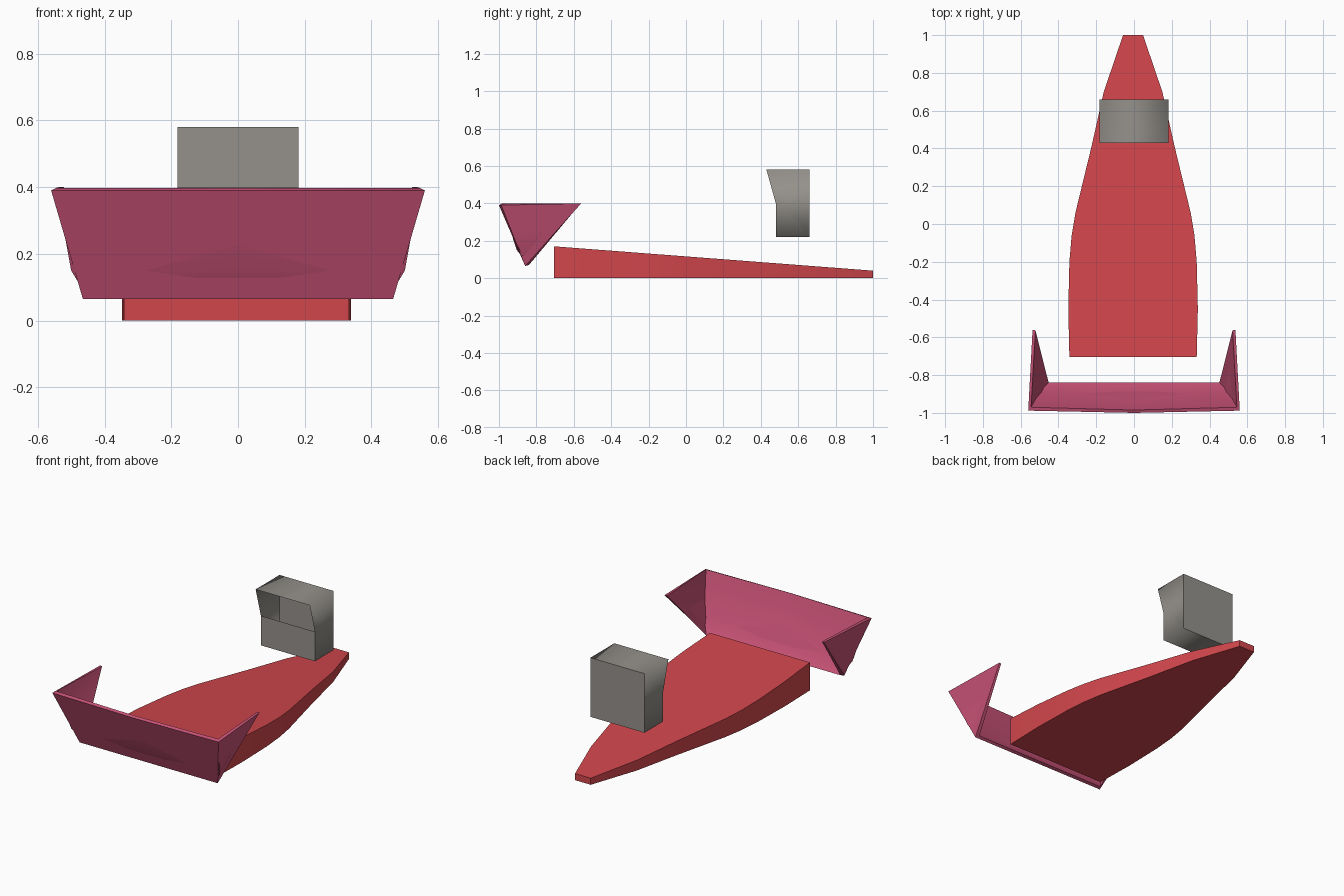
import bpy, bmesh, math

if "Cube" in bpy.data.objects:
    bpy.data.objects.remove(bpy.data.objects["Cube"])


def material(name, rgb):
    m = bpy.data.materials.new(name)
    m.diffuse_color = (*rgb, 1.0)
    m.use_nodes = True
    m.node_tree.nodes["Principled BSDF"].inputs["Base Color"].default_value = m.diffuse_color
    return m


RED = material("red", (0.64, 0.062, 0.073))
PINK = material("pink", (0.60, 0.088, 0.19))
GREY = material("warm grey", (0.30, 0.285, 0.26))


def make_object(name, verts, faces, mat, recalc=True):
    mesh = bpy.data.meshes.new(name)
    mesh.from_pydata(verts, [], faces)
    bm = bmesh.new()
    bm.from_mesh(mesh)
    if recalc:
        bmesh.ops.recalc_face_normals(bm, faces=bm.faces)
    bm.to_mesh(mesh)
    bm.free()
    mesh.materials.append(mat)
    obj = bpy.data.objects.new(name, mesh)
    bpy.context.collection.objects.link(obj)
    return obj


def smooth(obj, degrees):
    bpy.ops.object.select_all(action='DESELECT')
    obj.select_set(True)
    bpy.context.view_layer.objects.active = obj
    bpy.ops.object.shade_smooth_by_angle(angle=math.radians(degrees))


# Wedge floor: curved plan outline with a top that slopes down to the rear
half_plan = [(0.337, -0.705), (0.343, -0.45), (0.337, -0.2), (0.325, -0.06),
             (0.305, 0.06), (0.22, 0.41), (0.155, 0.70), (0.053, 1.0)]
cx = -0.005
outline = [(cx + x, y) for x, y in half_plan]
outline += [(cx - x, y) for x, y in reversed(half_plan)]
n = len(outline)


def floor_top(y):
    return 0.17 - 0.13 * (y + 0.705) / 1.705


verts = [(x, y, 0.0) for x, y in outline] + [(x, y, floor_top(y)) for x, y in outline]
faces = [tuple(reversed(range(n))), tuple(range(n, 2 * n))]
faces += [(i, (i + 1) % n, (i + 1) % n + n, i + n) for i in range(n)]
smooth(make_object("floor_wedge", verts, faces, RED), 30)

# Intake box: side profile extruded across x, open at the slanted upper front
profile = [(0.48, 0.22), (0.66, 0.22), (0.66, 0.58), (0.43, 0.58), (0.48, 0.40)]
W = 0.182
verts = [(-W, y, z) for y, z in profile] + [(W, y, z) for y, z in profile]
faces = [(0, 1, 2, 3, 4), (9, 8, 7, 6, 5)]
faces += [(i, i + 5, (i + 1) % 5 + 5, (i + 1) % 5) for i in (0, 1, 2, 4)]
intake = make_object("intake_box", verts, faces, GREY)
# Rounded shading around the tube, crisp front and back rims
for p in intake.data.polygons:
    p.use_smooth = True
rim = {1, 2, 6, 7}
front = {0, 4, 5, 9}
for e in intake.data.edges:
    s = set(e.vertices)
    e.use_edge_sharp = s <= rim or s <= front

# Nose wing: right half with its swept endplate, mirrored
half = [
    (0, -1.0, 0.39), (0.56, -0.988, 0.39),          # 0, 1 outer top edge
    (0, -0.86, 0.065), (0.465, -0.86, 0.065),       # 2, 3 outer bottom edge
    (0.537, -0.56, 0.40),                           # 4 outer endplate tip
    (0, -0.985, 0.398), (0.545, -0.97, 0.398),      # 5, 6 inner top edge
    (0, -0.905, 0.15), (0.50, -0.89, 0.15),         # 7, 8 inner crease
    (0, -0.84, 0.07), (0.452, -0.84, 0.07),         # 9, 10 inner bottom edge
    (0.522, -0.563, 0.40),                          # 11 inner endplate tip
]
faces = [(0, 2, 3, 1), (1, 3, 4), (0, 1, 6, 5), (1, 4, 11, 6),
         (5, 6, 8, 7), (7, 8, 10, 9), (6, 11, 8), (8, 11, 10),
         (2, 9, 10, 3), (3, 10, 11, 4)]
wing = make_object("nose_wing", half, faces, PINK, recalc=False)
mirror = wing.modifiers.new("mirror", 'MIRROR')
mirror.use_axis[0] = True
mirror.use_clip = True
smooth(wing, 50)
